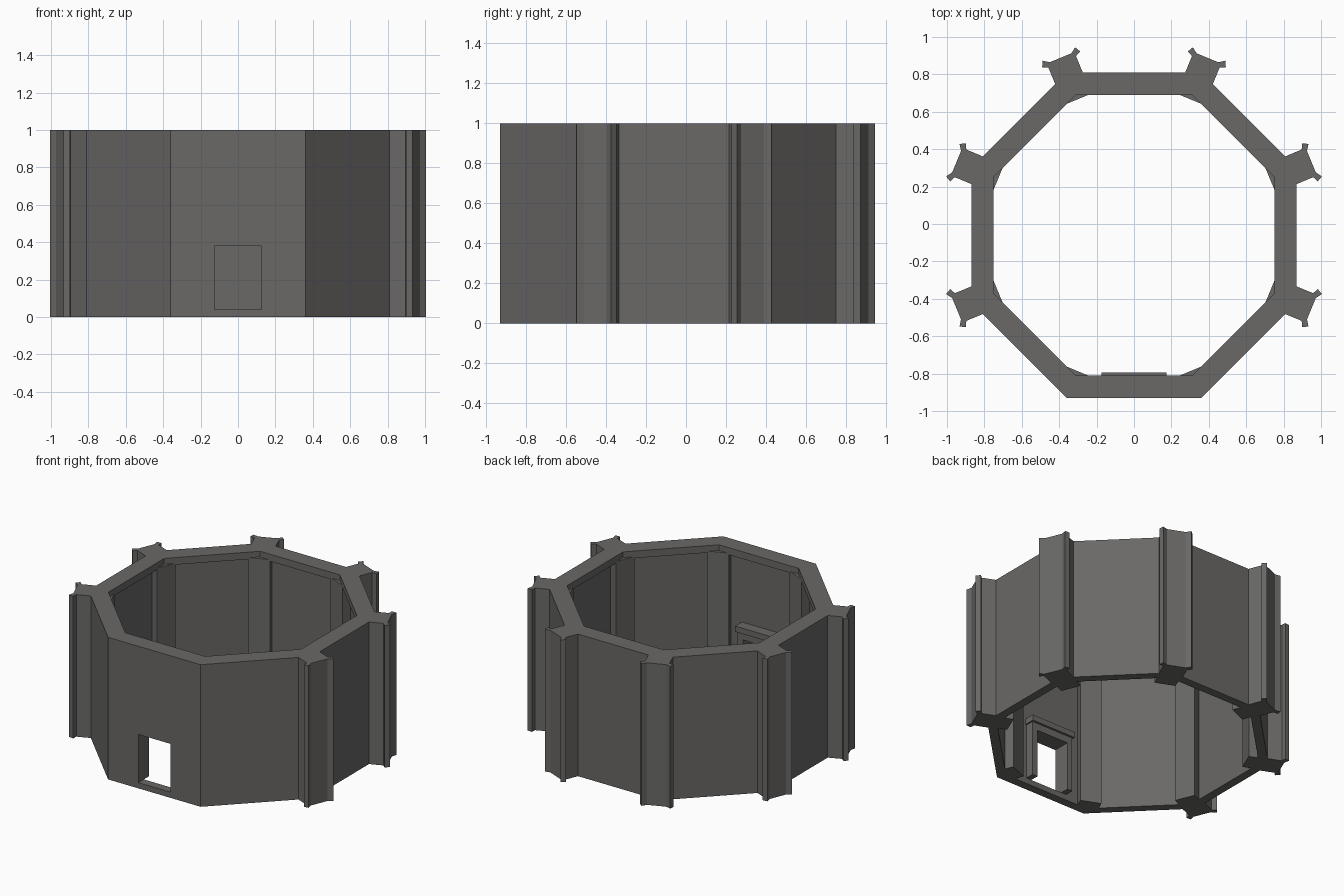
import bpy, bmesh, math
from mathutils import Vector

if "Cube" in bpy.data.objects:
    bpy.data.objects.remove(bpy.data.objects["Cube"])

CY = -0.06                      # octagon centre
K = math.cos(math.pi / 8)

stone = bpy.data.materials.new("dark_stone")
stone.diffuse_color = (0.142, 0.139, 0.134, 1)
stone.use_nodes = True
stone.node_tree.nodes["Principled BSDF"].inputs["Base Color"].default_value = stone.diffuse_color


def finish(name, bm):
    bmesh.ops.recalc_face_normals(bm, faces=bm.faces)
    me = bpy.data.meshes.new(name)
    bm.to_mesh(me)
    bm.free()
    me.materials.append(stone)
    ob = bpy.data.objects.new(name, me)
    bpy.context.collection.objects.link(ob)
    return ob


def prism(name, pts, z0, z1):
    bm = bmesh.new()
    face = bm.faces.new([bm.verts.new((x, y, z0)) for x, y in pts])
    ret = bmesh.ops.extrude_face_region(bm, geom=[face], use_keep_orig=True)
    for v in ret["geom"]:
        if isinstance(v, bmesh.types.BMVert):
            v.co.z = z1
    return finish(name, bm)


def box(name, x0, x1, y0, y1, z0, z1):
    return prism(name, [(x0, y0), (x1, y0), (x1, y1), (x0, y1)], z0, z1)


def corner(i, apothem):
    a = math.radians(22.5 + 45 * i)
    r = apothem / K
    return r * math.cos(a), CY + r * math.sin(a)


def local(i, u, v):
    """Point given radially (u) and sideways (v) from outer corner i."""
    a = math.radians(22.5 + 45 * i)
    x, y = corner(i, 0.87)
    return (x + u * math.cos(a) - v * math.sin(a),
            y + u * math.sin(a) + v * math.cos(a))


# Thin octagonal wall with a thicker rim at the top (revolved profile)
profile = [(0.87, 0), (0.87, 1), (0.75, 1), (0.75, 0.95), (0.81, 0.95), (0.81, 0)]
bm = bmesh.new()
rings = [[bm.verts.new((*corner(i, ap), z)) for ap, z in profile] for i in range(8)]
n = len(profile)
for i in range(8):
    a, b = rings[i], rings[(i + 1) % 8]
    for j in range(n):
        k = (j + 1) % n
        bm.faces.new((a[j], b[j], b[k], a[k]))
wall = finish("octagonal_wall", bm)

# Doorway opening in the front wall
cutter = box("doorway_cutter", -0.125, 0.125, -1.1, -0.7, 0.04, 0.38)
mod = wall.modifiers.new("doorway", "BOOLEAN")
mod.operation = "DIFFERENCE"
mod.solver = "EXACT"
mod.object = cutter
bpy.context.view_layer.objects.active = wall
bpy.ops.object.modifier_apply(modifier="doorway")
bpy.data.objects.remove(cutter)

# Door frame on the inner side of the wall
for s, side in ((-1, "left"), (1, "right")):
    box("door_jamb_" + side, *sorted((s * 0.125, s * 0.165)), -0.88, -0.84 + 0.01, 0.04, 0.38)
    box("door_post_" + side, *sorted((s * 0.125, s * 0.165)), -0.83, -0.83 + 0.02, 0.04, 0.38)
box("door_lintel", -0.165, 0.165, -0.88, -0.83 + 0.02, 0.38, 0.43)
box("door_lintel_cap", -0.175, 0.175, -0.88, -0.815 + 0.02, 0.43, 0.47)

# Inner pilasters at every corner
for i in range(8):
    prism(f"inner_pilaster_{i}",
          [local(i, -0.155, -0.07), local(i, -0.155, 0.07),
           local(i, -0.06, 0.07), local(i, -0.06, -0.07)], 0, 0.96)

# Horned outer buttresses at all but the two front corners
half = [(-0.05, 0.08), (0.065, 0.08), (0.079, 0.112), (0.105, 0.09), (0.09, 0.055), (0.075, 0.045)]
half = [(-0.05, 0.08), (0.062, 0.08), (0.076, 0.110), (0.107, 0.094), (0.092, 0.058)]
half[-1] = (0.085, 0.062)
section = half + [(u, -v) for u, v in reversed(half)]
for i in (0, 1, 2, 3, 4, 7):
    prism(f"outer_buttress_{i}", [local(i, u, v) for u, v in section], 0, 1)
